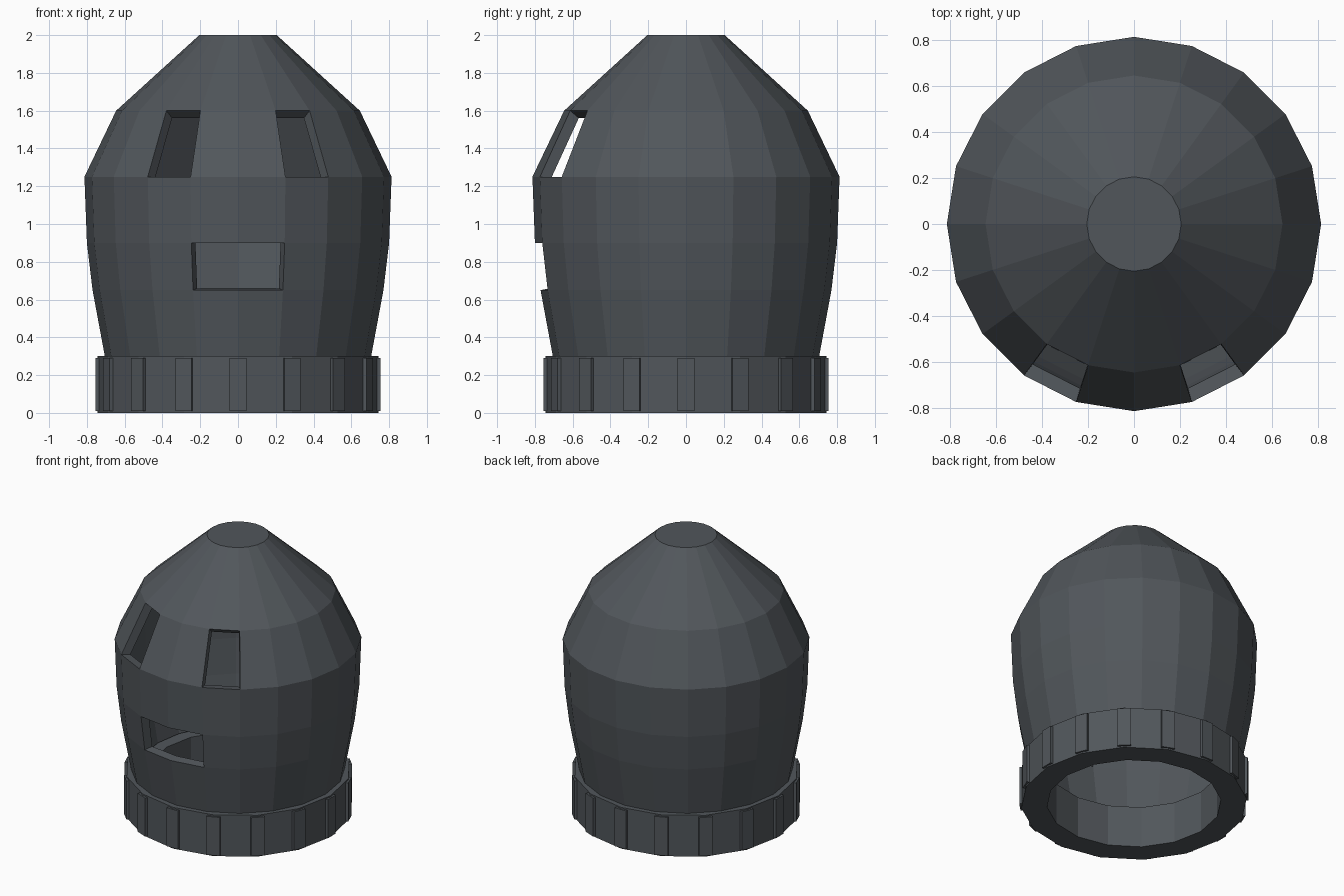
import bpy, bmesh, math
from mathutils import Matrix

cube = bpy.data.objects.get("Cube")
if cube:
    bpy.data.objects.remove(cube, do_unlink=True)

# Single dark grey material
grey = bpy.data.materials.new("dark_grey")
grey.use_nodes = True
colour = (0.083, 0.094, 0.105, 1)
grey.diffuse_color = colour
grey.node_tree.nodes["Principled BSDF"].inputs["Base Color"].default_value = colour


def finish(bm, name):
    bmesh.ops.recalc_face_normals(bm, faces=bm.faces)
    mesh = bpy.data.meshes.new(name)
    bm.to_mesh(mesh)
    bm.free()
    mesh.materials.append(grey)
    obj = bpy.data.objects.new(name, mesh)
    bpy.context.scene.collection.objects.link(obj)
    return obj


def loop(bm, radius, z, sides):
    # Ring of vertices starting at the front
    angles = [2 * math.pi * i / sides - math.pi / 2 for i in range(sides)]
    return [bm.verts.new((radius * math.cos(a), radius * math.sin(a), z)) for a in angles]


def bridge(bm, a, b, skip=()):
    n = len(a)
    for i in range(n):
        if i not in skip:
            j = (i + 1) % n
            bm.faces.new((a[i], a[j], b[j], b[i]))


# Domed shell: eye and mouth openings are left out, then thickened inwards
SIDES = 20
profile = [(0.705, 0.3), (0.77, 0.65), (0.80, 0.9), (0.813, 1.25), (0.645, 1.6), (0.205, 2.0)]
mouth, eyes = (0, SIDES - 1), (1, SIDES - 2)
openings = {1: mouth, 3: eyes}
bm = bmesh.new()
loops = [loop(bm, r, z, SIDES) for r, z in profile]
for k in range(len(loops) - 1):
    bridge(bm, loops[k], loops[k + 1], openings.get(k, ()))
bm.faces.new(loops[-1])
shell = finish(bm, "domed_shell")
wall = shell.modifiers.new("wall", "SOLIDIFY")
wall.thickness = 0.06
wall.offset = -1
wall.use_even_offset = True

# Base collar: square-section ring
TEETH = 16
bm = bmesh.new()
section = [(0.745, 0), (0.745, 0.3), (0.575, 0.3), (0.575, 0)]
loops = [loop(bm, r, z, TEETH) for r, z in section]
for k in range(4):
    bridge(bm, loops[k], loops[(k + 1) % 4])
finish(bm, "base_collar")

# Grip ribs on the collar corners
bm = bmesh.new()
for i in range(TEETH):
    place = (Matrix.Rotation(2 * math.pi * i / TEETH, 4, "Z")
             @ Matrix.Translation((0.73, 0, 0.15))
             @ Matrix.Diagonal((0.05, 0.09, 0.28, 1)))
    bmesh.ops.create_cube(bm, size=1, matrix=place)
finish(bm, "collar_ribs")
